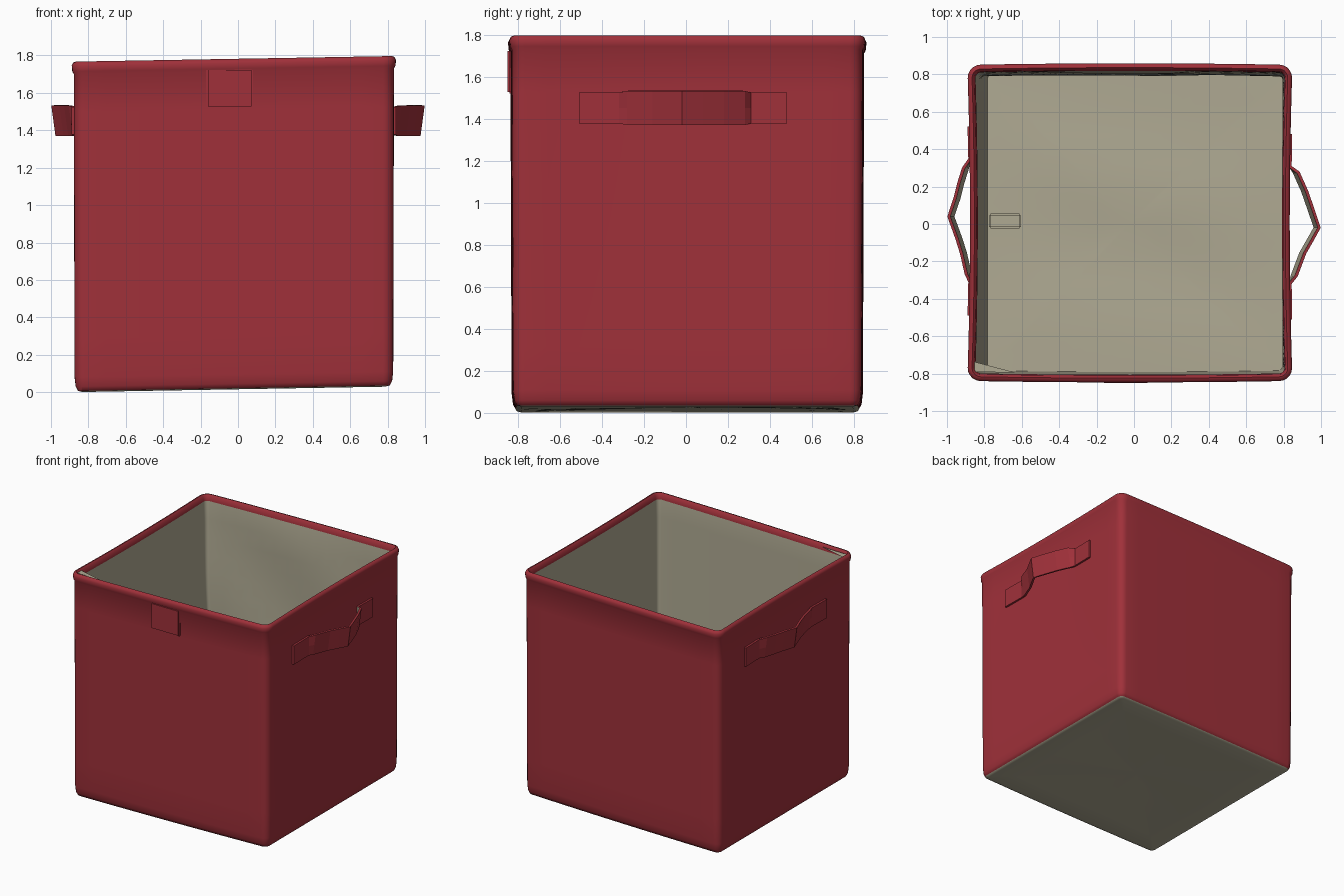
import bpy, bmesh, math
from mathutils import Vector

cube = bpy.data.objects.get("Cube")
if cube:
    bpy.data.objects.remove(cube, do_unlink=True)


def make_material(name, color):
    m = bpy.data.materials.new(name)
    m.use_nodes = True
    m.diffuse_color = (*color, 1)
    m.node_tree.nodes["Principled BSDF"].inputs["Base Color"].default_value = (*color, 1)
    return m


RED = make_material("red fabric", (0.35, 0.03, 0.042))
BEIGE = make_material("beige lining", (0.43, 0.4, 0.29))
CX, CY, HX, HY = -0.022, 0.006, 0.858, 0.834


def tilt(x):
    return 0.0175 * (x + 0.88)


def finish(bm, name, angle=40):
    bmesh.ops.recalc_face_normals(bm, faces=bm.faces)
    me = bpy.data.meshes.new(name)
    bm.to_mesh(me)
    bm.free()
    me.materials.append(RED)
    me.materials.append(BEIGE)
    ob = bpy.data.objects.new(name, me)
    bpy.context.collection.objects.link(ob)
    bpy.ops.object.select_all(action='DESELECT')
    ob.select_set(True)
    bpy.context.view_layer.objects.active = ob
    bpy.ops.object.shade_smooth_by_angle(angle=math.radians(angle))
    return ob


def outline(inset, side_steps=14, corner_steps=5):
    """Rounded rectangle, counter-clockwise from the right side."""
    r = max(0.02, 0.06 - inset)
    a, b = HX - inset - r, HY - inset - r
    corners = [(a, b), (-a, b), (-a, -b), (a, -b)]
    pts = []
    for k, (x, y) in enumerate(corners):
        arc = []
        for s in range(corner_steps + 1):
            t = math.pi / 2 * (k + s / corner_steps)
            arc.append(Vector((x + r * math.cos(t), y + r * math.sin(t))))
        if pts:
            start = pts[-1]
            pts += [start.lerp(arc[0], i / side_steps) for i in range(1, side_steps)]
        pts += arc
    start, end = pts[-1], pts[0]
    return pts + [start.lerp(end, i / side_steps) for i in range(1, side_steps)]


def span(p, q, n):
    """Profile points from p up to, not including, q."""
    return [tuple(u + (v - u) * i / n for u, v in zip(p, q)) for i in range(n)]


# Box shell: profile of (inset, height) up the outside, over the rim, down inside
outside = [(0.05, 0.0), (0.025, 0.006), (0.012, 0.03)]
outside += span((0.006, 0.08), (0.0, 1.7), 8)
outside += [(0.0, 1.7), (-0.008, 1.715), (-0.011, 1.745), (-0.003, 1.762),
            (0.012, 1.767), (0.025, 1.755)]
inside = span((0.03, 1.72), (0.042, 0.05), 12) + [(0.045, 0.04)]
scales = [0.2, 0.4, 0.6, 0.8]
rings = [(0.05, 0.0, s, "base") for s in scales]
rings += [(i, z, 1, "wall") for i, z in outside]
rings += [(i, z, 1, "lining") for i, z in inside]
rings += [(0.045, 0.04, s, "floor") for s in reversed(scales)]


def place(p, z, s, zone):
    x, y = p.x * s, p.y * s
    u, v = x / HX, y / HY
    if abs(u) > 0.9 and s == 1:      # side seams draw the fabric in
        x -= math.copysign(0.014 * (1 - v * v) * z / 1.7, x)
    if abs(v) > 0.9 and s == 1:      # front and back belly out
        y += math.copysign(0.008 * (1 - u * u), y)
    if zone in ("lining", "floor"):
        depth = 1 - z / 1.75
        x += 0.055 * depth * max(0, -u)
        if zone == "lining" and 0.1 < z < 1.6:
            y -= 0.008 * (1 + math.sin(5 * z + 5 * x)) * max(0, v)
    if zone == "floor":
        z += 0.01 * math.sin(7 * y + 2 * x) * (1 - s * s)
    if zone == "base":
        angle = math.atan2(y, x)
        z += 0.012 * (1 - s) + 0.006 * (1 + math.sin(4 * angle)) * s * (1 - s)
    x, y = x + CX, y + CY
    return x, y, z + tilt(x)


bm = bmesh.new()
loops = [[bm.verts.new(place(p, z, s, zone)) for p in outline(i)]
         for i, z, s, zone in rings]
first_red = len(scales) + 1
last_red = len(scales) + len(outside) - 1
for k, (lo, hi) in enumerate(zip(loops, loops[1:])):
    for j in range(len(lo)):
        n = (j + 1) % len(lo)
        f = bm.faces.new((lo[j], lo[n], hi[n], hi[j]))
        f.material_index = 0 if first_red <= k < last_red + 1 else 1
for loop, z in ((loops[0], 0.012), (loops[-1], 0.04)):
    hub = bm.verts.new((CX, CY, z + tilt(CX)))
    for j in range(len(loop)):
        bm.faces.new((loop[j], loop[(j + 1) % len(loop)], hub)).material_index = 1
finish(bm, "storage_box", 50)


# Strap handles: ribbon along a plan path, lined with beige on the inside
def handle(name, path, side):
    bm = bmesh.new()
    rows = []
    for k, (x, y) in enumerate(path):
        loose = 0 < k - 1 and k < len(path) - 2
        low, high = (1.37, 1.532) if loose else (1.378, 1.525)
        lean = 0.022 if loose else 0
        rows.append([bm.verts.new((side * (x - lean * (1 - t)), y, low + (high - low) * t))
                     for t in (0, 0.5, 1)])
    for a, b in zip(rows, rows[1:]):
        for j in range(2):
            bm.faces.new((a[j], b[j], b[j + 1], a[j + 1]))
    bmesh.ops.recalc_face_normals(bm, faces=bm.faces)
    if sum(f.normal.x for f in bm.faces) * side < 0:
        bmesh.ops.reverse_faces(bm, faces=bm.faces)
    me = bpy.data.meshes.new(name)
    bm.to_mesh(me)
    bm.free()
    me.materials.append(RED)
    me.materials.append(BEIGE)
    ob = bpy.data.objects.new(name, me)
    bpy.context.collection.objects.link(ob)
    mod = ob.modifiers.new("thickness", 'SOLIDIFY')
    mod.thickness = 0.016
    mod.offset = -1
    mod.material_offset = 1


handle("left_handle", [(0.846, -0.51), (0.843, -0.32), (0.875, -0.28), (0.92, -0.16),
                       (0.96, -0.09), (0.998, -0.02), (0.965, 0.08), (0.93, 0.18),
                       (0.885, 0.28), (0.843, 0.31), (0.846, 0.48)], 1)
handle("right_handle", [(0.89, -0.49), (0.886, -0.31), (0.905, -0.27), (0.93, -0.16),
                        (0.955, -0.08), (0.998, 0.04), (0.965, 0.14), (0.945, 0.22),
                        (0.92, 0.3), (0.886, 0.35), (0.89, 0.52)], -1)


# Small soft-edged fabric tabs
def tab(name, center, size, index):
    bm = bmesh.new()
    bmesh.ops.create_cube(bm, size=1)
    for v in bm.verts:
        v.co = Vector(center) + Vector(a * b for a, b in zip(v.co, size))
    bmesh.ops.bevel(bm, geom=bm.edges[:], offset=min(size) * 0.35, segments=2,
                    affect='EDGES')
    for f in bm.faces:
        f.material_index = index
    finish(bm, name)


tab("front_tab", (-0.045, -0.837, 1.625), (0.25, 0.024, 0.21), 0)
tab("floor_pull_tab", (-0.69, 0.015, 0.066), (0.17, 0.08, 0.024), 1)

# Lining fold showing at the front right corner of the rim
bm = bmesh.new()
fold = [bm.verts.new((x, y, 1.755)) for x, y in
        ((-0.86, -0.735), (-0.86, -0.79), (-0.63, -0.795))]
face = bm.faces.new(fold)
face.material_index = 1
finish(bm, "lining_fold")
